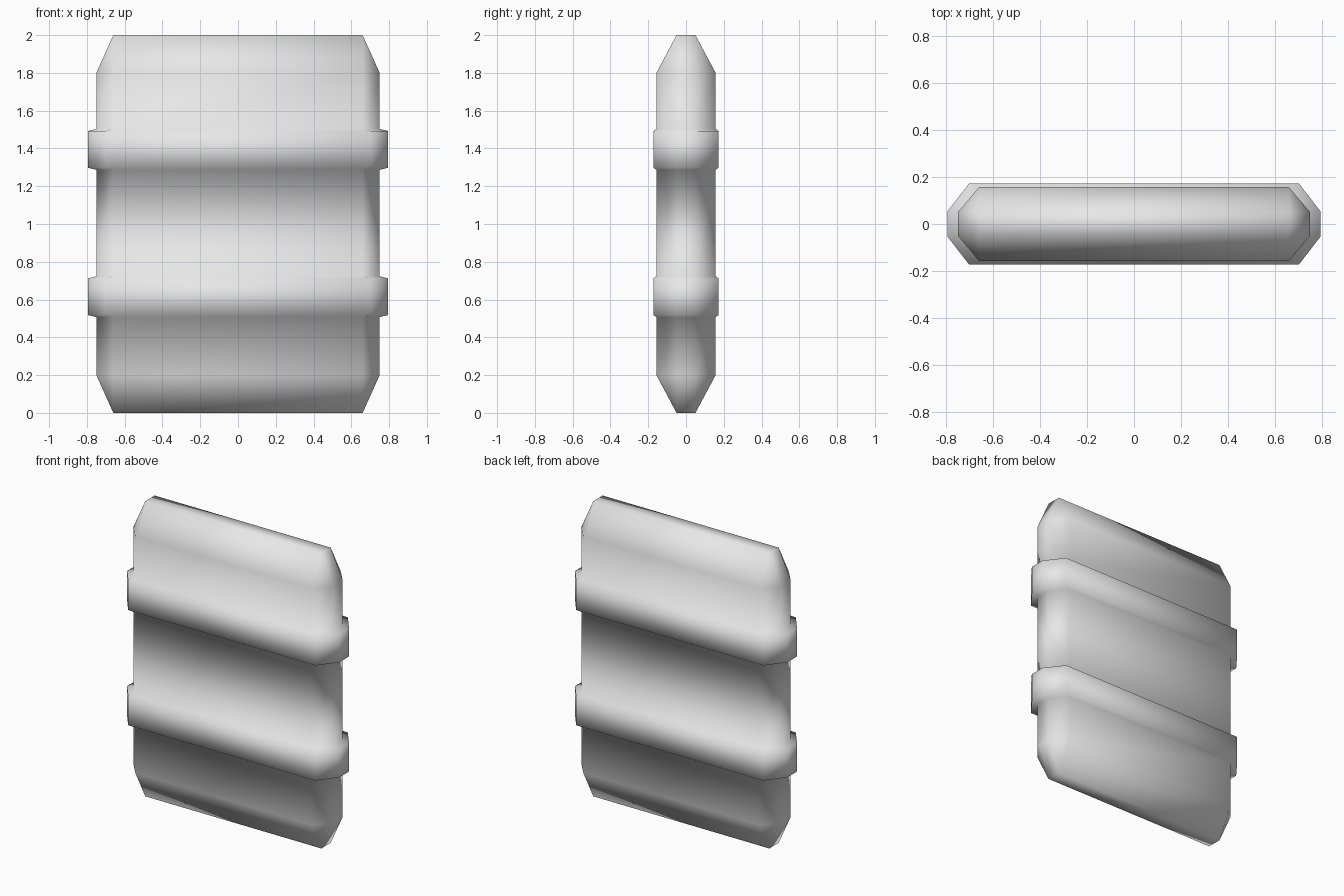
import bpy
import bmesh

cube = bpy.data.objects.get("Cube")
if cube:
    bpy.data.objects.remove(cube, do_unlink=True)

grey = bpy.data.materials.new("plain grey")
grey.use_nodes = True
grey.diffuse_color = (0.8, 0.8, 0.8, 1)
grey.node_tree.nodes["Principled BSDF"].inputs["Base Color"].default_value = (0.8, 0.8, 0.8, 1)

# Cross-sections: half width, half depth, corner cut in x and in y
END = (0.66, 0.05, 0, 0)
BODY = (0.75, 0.157, 0.09, 0.107)
BAND = (0.795, 0.173, 0.093, 0.12)


def add_ring(bm, z, section):
    """Rectangle with cut corners, as eight vertices in order."""
    w, d, cx, cy = section
    verts = []
    for sx, sy in ((1, 1), (-1, 1), (-1, -1), (1, -1)):
        side = (sx * w, sy * (d - cy), z)
        face = (sx * (w - cx), sy * d, z)
        pair = (side, face) if sx * sy > 0 else (face, side)
        verts += [bm.verts.new(p) for p in pair]
    return verts


# Slab profile from bottom to top, with two raised bands
levels = [(0, END), (0.2, BODY)]
for centre in (0.615, 1.395):
    levels += [(centre - 0.108, BODY), (centre - 0.097, BAND),
               (centre + 0.097, BAND), (centre + 0.108, BODY)]
levels += [(1.8, BODY), (2, END)]

bm = bmesh.new()
rings = [add_ring(bm, z, section) for z, section in levels]
for low, high in zip(rings, rings[1:]):
    for i in range(8):
        j = (i + 1) % 8
        bm.faces.new((low[i], low[j], high[j], high[i]))
bm.faces.new(reversed(rings[0]))
bm.faces.new(rings[-1])
bmesh.ops.remove_doubles(bm, verts=bm.verts[:], dist=0.0001)
bmesh.ops.recalc_face_normals(bm, faces=bm.faces[:])
for face in bm.faces:
    face.smooth = True

mesh = bpy.data.meshes.new("banded_slab")
bm.to_mesh(mesh)
bm.free()
mesh.materials.append(grey)
slab = bpy.data.objects.new("banded_slab", mesh)
bpy.context.collection.objects.link(slab)
